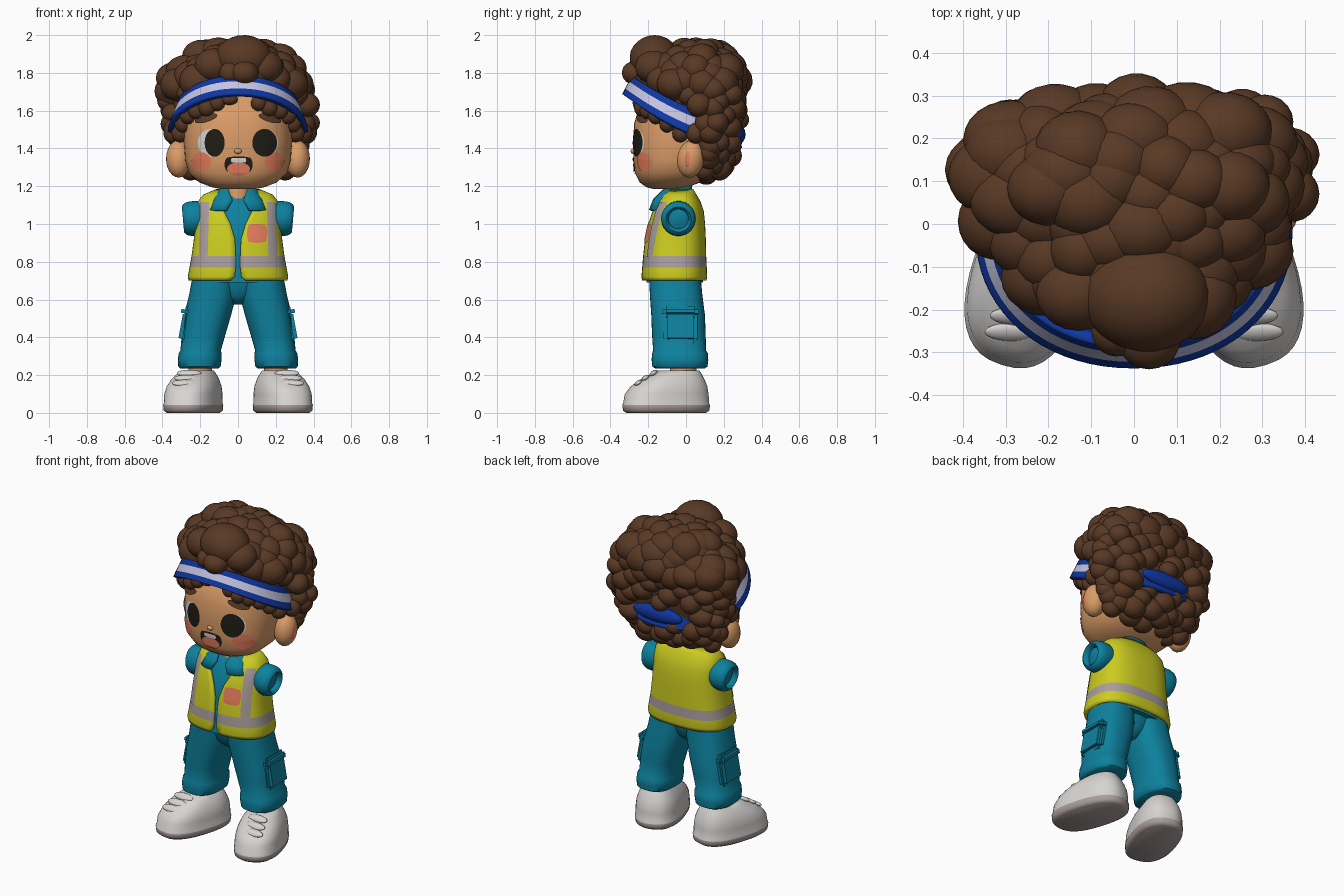
import bpy, bmesh, math, random
from mathutils import Vector, Matrix
from mathutils.bvhtree import BVHTree

random.seed(4)
if "Cube" in bpy.data.objects:
    bpy.data.objects.remove(bpy.data.objects["Cube"], do_unlink=True)


def material(name, *rgb):
    m = bpy.data.materials.new(name)
    m.use_nodes = True
    m.diffuse_color = (*rgb, 1)
    m.node_tree.nodes["Principled BSDF"].inputs["Base Color"].default_value = (*rgb, 1)
    return m


SKIN = material("skin", .7, .33, .135)
HAIR = material("brown hair", .1, .041, .018)
BLUE = material("band blue", .005, .038, .36)
PALE = material("band stripe", .55, .55, .75)
WHITE = material("shoe white", .68, .66, .64)
GREY = material("reflective grey", .4, .34, .33)
YELLOW = material("vest yellow", .6, .6, .015)
TEAL = material("teal cloth", .004, .22, .34)
CORAL = material("coral", .79, .2, .105)
DARK = material("near black", .014, .012, .007)


def finish(name, bm, *mats, angle=50):
    me = bpy.data.meshes.new(name)
    bm.to_mesh(me)
    bm.free()
    for m in mats:
        me.materials.append(m)
    me.shade_smooth()
    me.set_sharp_from_angle(angle=math.radians(angle))
    ob = bpy.data.objects.new(name, me)
    bpy.context.collection.objects.link(ob)
    return ob


def loft(name, rows, *mats, n=2.4, seg=40, cap=True, rule=None, place=None, side=1):
    """Stack rounded cross-sections; row = z, rx, ry, cx, cy, front gap."""
    bm = bmesh.new()
    rings = []
    for row in rows:
        z, rx, ry, cx, cy, gap = (*row, 0, 0, 0)[:6]
        t0 = math.asin((gap / rx) ** (n / 2))
        steps = seg + 1 if gap else seg
        ring = []
        for i in range(steps):
            t = t0 + (2 * math.pi - 2 * t0) * i / seg
            s, c = math.sin(t), -math.cos(t)
            ring.append(bm.verts.new((side * cx + rx * math.copysign(abs(s) ** (2 / n), s),
                                      cy + ry * math.copysign(abs(c) ** (2 / n), c), z)))
        rings.append(ring)
    closed = len(rings[0]) == seg
    for a, b in zip(rings, rings[1:]):
        for i in range(seg):
            j = (i + 1) % seg if closed else i + 1
            bm.faces.new((a[i], a[j], b[j], b[i]))
    if cap and closed:
        bm.faces.new(rings[0][::-1])
        bm.faces.new(rings[-1])
    if rule:
        for f in bm.faces:
            f.material_index = rule(f.calc_center_median())
    if place:
        bm.transform(place)
    return finish(name, bm, *mats)


def blobs(name, mat, items, sub=3):
    """Ellipsoids merged in one object; item = centre, radii, rotation about x."""
    bm = bmesh.new()
    for c, r, rot in items:
        m = Matrix.Translation(c) @ Matrix.Rotation(rot, 4, 'X') @ Matrix.Diagonal((*r, 1))
        bmesh.ops.create_icosphere(bm, subdivisions=sub, radius=1, matrix=m)
    return finish(name, bm, mat, angle=180)


def block(name, mat, centre, size, tilt):
    bm = bmesh.new()
    bmesh.ops.create_cube(bm, size=1, matrix=Matrix.Translation(centre)
                          @ Matrix.Rotation(tilt, 4, 'Y') @ Matrix.Diagonal((*size, 1)))
    bmesh.ops.bevel(bm, geom=bm.edges[:], offset=.02, segments=4, affect='EDGES')
    return finish(name, bm, mat)


def plate(name, target, mat, x, z, w, h, rounded=1, tilt=0, lift=.004, cells=12):
    """Thin patch projected from the front onto a target surface."""
    me = target.data
    tree = BVHTree.FromPolygons([v.co for v in me.vertices], [p.vertices[:] for p in me.polygons])
    bm = bmesh.new()
    grid = []
    for j in range(cells + 1):
        for i in range(cells + 1):
            u, v = 2 * i / cells - 1, 2 * j / cells - 1
            a = w * u * math.sqrt(1 - rounded * v * v / 2)
            b = h * v * math.sqrt(1 - rounded * u * u / 2)
            p = Vector((x + a * math.cos(tilt) - b * math.sin(tilt), -1,
                        z + a * math.sin(tilt) + b * math.cos(tilt)))
            hit = tree.ray_cast(p, Vector((0, 1, 0)))
            if hit[0] is None:
                hit = tree.find_nearest(Vector((p.x, -.2, p.z)))
            grid.append(bm.verts.new(hit[0] + hit[1] * lift))
    k = cells + 1
    for j in range(cells):
        for i in range(cells):
            o = j * k + i
            bm.faces.new((grid[o], grid[o + 1], grid[o + k + 1], grid[o + k]))
    return finish(name, bm, mat)


# Head and neck
head = loft("head", [(1.185, .09, .06, 0, -.11), (1.195, .14, .11, 0, -.1), (1.22, .205, .16, 0, -.085),
                     (1.27, .26, .21, 0, -.06), (1.34, .28, .237, 0, -.04), (1.43, .286, .25, 0, -.03),
                     (1.53, .284, .25, 0, -.025), (1.63, .265, .23, 0, -.015),
                     (1.73, .18, .16, 0, 0), (1.8, .08, .08, 0, 0)], SKIN, seg=64)
loft("neck", [(1.06, .068, .068, 0, -.055), (1.25, .06, .06, 0, -.04)], SKIN, n=2)
blobs("nose", SKIN, [((0, -.28, 1.385), (.02, .013, .014), 0)])

# Face details
for s, side, shift, width in ((1, "left", .139, .064), (-1, "right", .122, .052)):
    plate(side + "_eye_white", head, WHITE, s * .143, 1.43, .068, .072, lift=.003)
    plate(side + "_iris", head, DARK, s * shift, 1.43, width, .073, lift=.006)
    plate(side + "_eyebrow", head, HAIR, s * .165, 1.557, .06, .02, tilt=-s * .3, lift=.009)
    plate(side + "_cheek", head, CORAL, s * .192, 1.33, .05, .05)
    blobs(side + "_ear", SKIN, [((s * .315, .025, 1.345), (.066, .072, .1), -.15)])
    blobs(side + "_inner_ear", CORAL, [((s * .369, .015, 1.345), (.011, .024, .046), -.15)])
plate("mouth", head, DARK, .003, 1.315, .074, .043, rounded=.6, lift=.003)
plate("teeth", head, WHITE, .003, 1.338, .04, .012, rounded=.3, lift=.008)
plate("tongue", head, CORAL, .003, 1.293, .06, .034, lift=.006)


# Headband, leaning inwards and following a tilted curve around the head
def band_height(y):
    return 1.56 - .43 * y + .45 * y * y


band = loft("headband", [(h, .345 - h * .38, .292 - h * .38, 0, -.02)
                         for h in (-.068, -.06, -.028, .024, .056, .064)], BLUE, PALE, n=2.1, seg=72,
            cap=False, rule=lambda c: int(abs(c.z) < .02 and c.y < .15))
for v in band.data.vertices:
    v.co.z += band_height(v.co.y)
band.modifiers.new("thickness", 'SOLIDIFY').thickness = .03
blobs("headband_knot", BLUE, [((0, .28, 1.475), (.17, .035, .05), 0)])


# Hair: a smooth scalp covered in curls, broad at the back and narrow in front
def hull(d, k=1):
    n = 3.6 if d.y > 0 else 1.6
    wide = k * math.hypot(d.x, d.y) ** (.75 if d.z < 0 else 1)
    s = wide / max((abs(d.x) ** n + abs(d.y) ** n) ** (1 / n), 1e-6)
    return Vector((.35 * d.x * s, .08 + (.185 if d.y > 0 else .34) * d.y * s,
                   1.62 + d.z * k * (.3 if d.z > 0 else .355)))


bm = bmesh.new()
bmesh.ops.create_icosphere(bm, subdivisions=5, radius=1)
for v in bm.verts:
    v.co = hull(v.co.normalized(), .98)
bare = [v for v in bm.verts if (v.co.z < band_height(v.co.y) + .02 and v.co.y < .08)
        or (v.co.z < 1.46 and v.co.y < .09)]
bmesh.ops.delete(bm, geom=bare, context='VERTS')
finish("scalp_hair", bm, HAIR, angle=180)

curls = []
COUNT = 190
for i in range(COUNT):
    dz = 1 - 2 * (i + .5) / COUNT
    f = math.sqrt(1 - dz * dz)
    a = i * math.pi * (3 - math.sqrt(5))
    p = hull(Vector((f * math.cos(a), f * math.sin(a), dz)), random.uniform(.95, 1.05))
    r = random.uniform(.05, .07) + (.025 if dz > .3 else 0)
    d = p.z - band_height(p.y)
    if p.y < .06 and d < .055 + r * .7:
        continue
    if abs(p.x) < .17 and p.y > 0 and abs(d) < .07:
        continue
    if p.z < 1.48 and p.y < .1 and not (p.z < 1.29 and p.y > 0):
        continue
    p += Vector([random.uniform(-.015, .015) for _ in range(3)])
    p.z = min(p.z, 1.985 - r)
    curls.append((p, (r * random.uniform(1, 1.25), r, r * random.uniform(.9, 1.05)), random.uniform(-.4, .4)))
blobs("hair_curls", HAIR, curls)
blobs("top_fringe", HAIR, [((.03, -.17, 1.88), (.15, .13, .12), .2), ((-.04, -.25, 1.8), (.06, .06, .06), 0),
                           ((.035, -.265, 1.8), (.075, .075, .065), 0), ((.14, -.17, 1.83), (.1, .1, .09), 0),
                           ((-.13, -.16, 1.84), (.1, .09, .09), 0)])
fringe = [(.11, -.245, 1.64, .042), (.165, -.235, 1.615, .045), (.22, -.205, 1.6, .045),
          (.262, -.16, 1.575, .047), (.29, -.1, 1.53, .046), (.305, -.03, 1.48, .048),
          (.34, .05, 1.48, .055), (.35, .1, 1.53, .06), (.31, .12, 1.38, .06), (.25, .1, 1.29, .06)]
blobs("lower_fringe", HAIR, [((s * x, y, z), (r, r * .9, r), 0) for s in (1, -1) for x, y, z, r in fringe]
      + [((-.045, -.252, 1.66), (.045, .03, .03), 0)])

# Shirt, collar and sleeves
loft("shirt", [(.69, .235, .15, 0, -.06), (.9, .21, .14, 0, -.055), (1.05, .19, .12, 0, -.05),
               (1.12, .15, .08, 0, -.045), (1.17, .07, .05, 0, -.035)], TEAL)
collar = loft("collar", [(1.075, .165, .118, 0, -.08, .06), (1.13, .138, .105, 0, -.07, .03),
                         (1.185, .1, .078, 0, -.045, .05), (1.21, .082, .068, 0, -.035, .06)],
              TEAL, n=3)
collar.modifiers.new("thickness", 'SOLIDIFY').thickness = .016
sleeve = [(0, .06), (.03, .08), (.07, .09), (.11, .092), (.135, .088), (.15, .079), (.157, .067),
          (.15, .057), (.125, .052), (.13, .03), (.134, .005)]
for s, side in ((1, "left"), (-1, "right")):
    turn = Matrix.Translation((s * .135, -.04, 1.038)) @ Matrix.Rotation(s * math.radians(95), 4, 'Y')
    loft(side + "_sleeve", [(z, r, r) for z, r in sleeve], TEAL, n=2, place=turn)

# Safety vest with reflective strips and chest patch
vest = loft("vest", [(.7, .262, .17, 0, -.062, .04), (.72, .266, .174, 0, -.062, .018),
                     (.77, .257, .171, 0, -.061, .012), (.83, .246, .167, 0, -.06, .012),
                     (.92, .234, .161, 0, -.056, .016), (1.0, .226, .151, 0, -.05, .04),
                     (1.07, .22, .137, 0, -.043, .075), (1.12, .212, .115, 0, -.038, .1),
                     (1.155, .185, .09, 0, -.034, .1), (1.185, .115, .068, 0, -.03, .08)],
            YELLOW, GREY, n=2.6, seg=64, rule=lambda c: int(.77 < c.z < .83))
vest.modifiers.new("thickness", 'SOLIDIFY').thickness = .018
for s, side in ((1, "left"), (-1, "right")):
    plate(side + "_vest_strip", vest, GREY, s * .178, .97, .023, .145, rounded=0, tilt=s * .03)
plate("chest_patch", vest, CORAL, .1, .95, .052, .05, rounded=.5)

# Trousers, pockets, ankles and shoes
loft("trouser_seat", [(.575, .03, .06, 0, -.055), (.62, .12, .1, 0, -.057), (.68, .18, .115, 0, -.058),
                      (.74, .22, .125, 0, -.06)], TEAL, n=2)
leg = [(.235, .1, .13, .205, -.032), (.245, .112, .146, .204, -.032), (.28, .116, .15, .203, -.032),
       (.315, .114, .148, .2, -.032), (.33, .107, .14, .198, -.034), (.42, .116, .142, .181, -.038),
       (.52, .124, .142, .16, -.042), (.62, .125, .139, .135, -.052), (.74, .115, .136, .122, -.06)]
shoe = [(0, .12, .215, 0, 0), (.012, .136, .232, 0, 0), (.042, .139, .236, 0, 0), (.05, .136, .231, 0, 0),
        (.1, .135, .225, 0, .003), (.14, .129, .205, 0, .016), (.175, .115, .173, 0, .034),
        (.205, .096, .135, 0, .056), (.225, .08, .108, 0, .07), (.225, .06, .09, 0, .07)]
for s, side in ((1, "left"), (-1, "right")):
    loft(side + "_trouser_leg", leg, TEAL, side=s)
    block(side + "_cargo_pocket", TEAL, (s * .276, -.03, .455), (.056, .18, .17), -s * .18)
    block(side + "_pocket_flap", TEAL, (s * .269, -.03, .535), (.064, .19, .06), -s * .18)
    loft(side + "_ankle", [(.15, .062, .07, .2, -.015), (.3, .062, .07, .2, -.015)], SKIN, n=2, side=s)
    spot = Matrix.Translation((s * .237, -.105, 0)) @ Matrix.Rotation(s * math.radians(18), 4, 'Z')
    loft(side + "_shoe", shoe, WHITE, GREY, n=2.5, place=spot, rule=lambda c: int(c.z < .044))
    blobs(side + "_laces", WHITE, [(spot @ Vector((0, y, z)), (.065, .024, .014), .6)
                                   for y, z in ((-.155, .158), (-.115, .184), (-.07, .21))])
